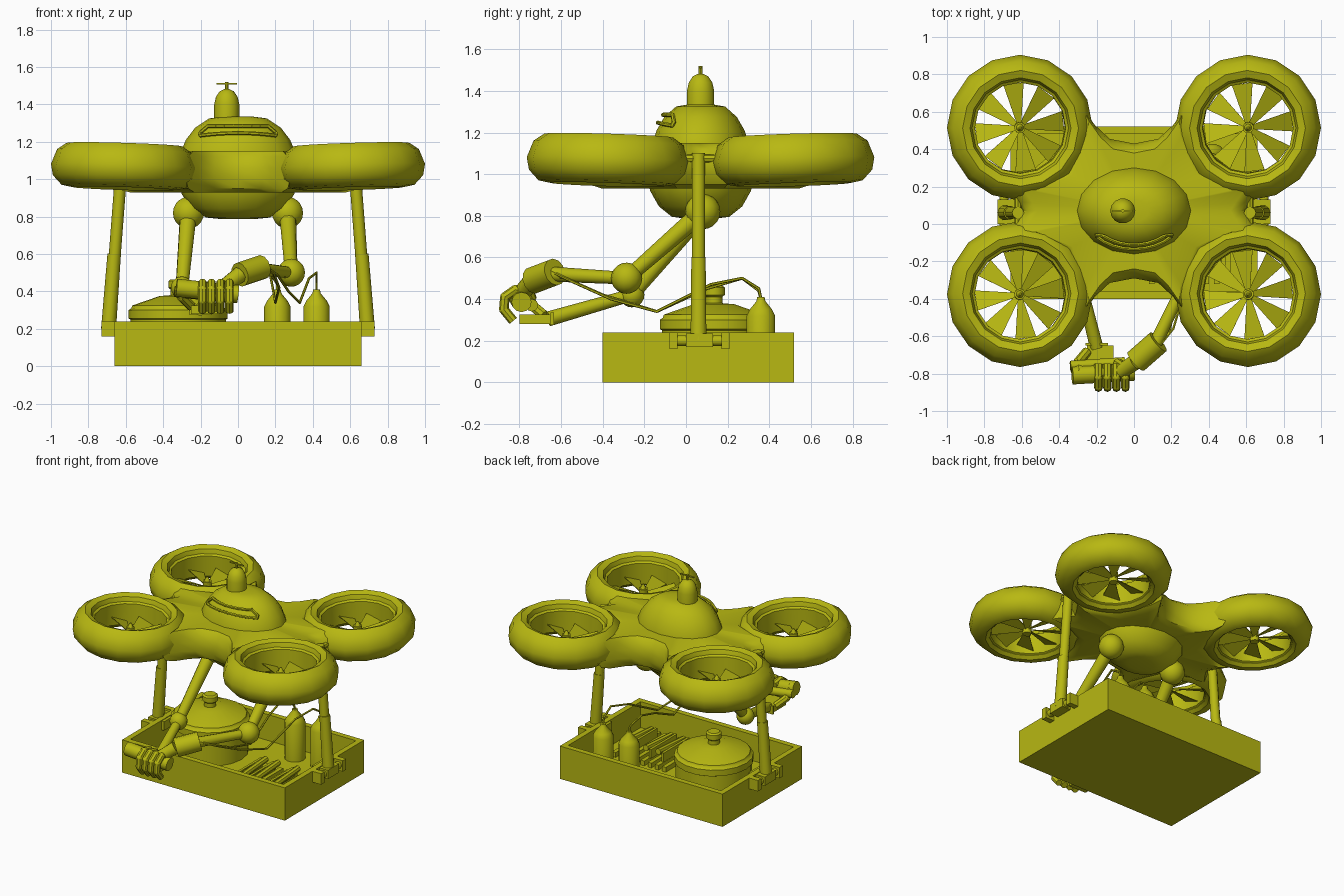
import bpy, bmesh, math
from mathutils import Vector, Matrix

if "Cube" in bpy.data.objects:
    bpy.data.objects.remove(bpy.data.objects["Cube"])

mat = bpy.data.materials.new("olive_yellow")
mat.diffuse_color = (0.48, 0.48, 0.006, 1)
mat.use_nodes = True
mat.node_tree.nodes["Principled BSDF"].inputs["Base Color"].default_value = mat.diffuse_color
CY = 0.07  # middle of the flying body in y


def finish(name, bm, m=None):
    bmesh.ops.recalc_face_normals(bm, faces=bm.faces)
    if m:
        bm.transform(m)
    me = bpy.data.meshes.new(name)
    bm.to_mesh(me)
    bm.free()
    me.materials.append(mat)
    o = bpy.data.objects.new(name, me)
    bpy.context.collection.objects.link(o)
    return o


def loft(bm, loops, closed=False, caps=True):
    rows = [[bm.verts.new(p) for p in l] for l in loops]
    n = len(rows[0])
    pairs = list(zip(rows, rows[1:])) + ([(rows[-1], rows[0])] if closed else [])
    for a, b in pairs:
        for i in range(n):
            bm.faces.new((a[i], a[(i + 1) % n], b[(i + 1) % n], b[i]))
    if caps and not closed:
        for row in (rows[0], rows[-1]):
            c = bm.verts.new(sum((v.co for v in row), Vector()) / n)
            for i in range(n):
                bm.faces.new((row[i], row[(i + 1) % n], c))


def lathe(name, prof, n=16, loc=(0, 0, 0), sx=1, sy=1, closed=False, m=None):
    bm = bmesh.new()
    loft(bm, [[(r * sx * math.cos(2 * math.pi * i / n), r * sy * math.sin(2 * math.pi * i / n), z)
               for i in range(n)] for r, z in prof], closed)
    return finish(name, bm, m or Matrix.Translation(loc))


def rod(bm, a, b, r1, r2=None, n=10):
    a, b = Vector(a), Vector(b)
    d = b - a
    m = Matrix.Translation((a + b) / 2) @ d.to_track_quat('Z', 'Y').to_matrix().to_4x4()
    bmesh.ops.create_cone(bm, cap_ends=True, segments=n, radius1=r1,
                          radius2=r1 if r2 is None else r2, depth=d.length, matrix=m)


def ball(bm, c, r, s=1):
    bmesh.ops.create_uvsphere(bm, u_segments=14, v_segments=10, radius=r, matrix=Matrix.Translation(c))


def box(bm, lo, hi):
    lo, hi = Vector(lo), Vector(hi)
    bmesh.ops.create_cube(bm, size=1, matrix=Matrix.Translation((lo + hi) / 2) @ Matrix.Diagonal((hi - lo).to_4d()))


def pipe(bm, pts, r, n=8):
    for a, b in zip(pts, pts[1:]):
        rod(bm, a, b, r, n=n)
    for p in pts[1:-1]:
        bmesh.ops.create_uvsphere(bm, u_segments=n, v_segments=6, radius=r, matrix=Matrix.Translation(p))


# star shaped centre body between the four ducts
quad = [(0, .36), (.13, .385), (.21, .46), (.28, .56), (.29, .45), (.384, .224),
        (.61, .13), (.69, .135), (.63, .05), (.60, 0)]
half = quad + [(x, -y) for x, y in quad[-2::-1]]
outline = half + [(-x, y) for x, y in half[-2:0:-1]]
bm = bmesh.new()
loft(bm, [[(x * s, y * s + CY, z) for x, y in outline] for s, z in
          [(.84, .93), (.95, .95), (1, 1.0), (1, 1.06), (.95, 1.12), (.86, 1.15)]])
finish("centre_body", bm)

# four tilted ducts, each with a liner and an eight-bladed fan
duct = [(.252, -.10), (.252, .05), (.27, .10), (.31, .115), (.36, .08),
        (.39, 0), (.378, -.06), (.33, -.11), (.275, -.12)]
for sx, side in ((-1, "left"), (1, "right")):
    for sy, end in ((-1, "front"), (1, "back")):
        axis = Vector((sx, sy, 0)).normalized().cross(Vector((0, 0, 1)))
        m = Matrix.Translation((sx * .61, CY + sy * .445, 1.07)) @ Matrix.Rotation(math.radians(2.5), 4, axis)
        tag = f"{end}_{side}"
        lathe("duct_" + tag, duct, 16, closed=True, m=m)
        lathe("duct_liner_" + tag, [(.243, -.09), (.243, .06), (.258, .07), (.258, -.10)], 16, closed=True, m=m)
        bm = bmesh.new()
        rod(bm, (0, 0, -.08), (0, 0, 0), .03)
        rod(bm, (0, 0, 0), (0, 0, .03), .02, .006)
        for k in range(8):
            r = Matrix.Rotation(math.radians(45 * k + 8), 4, 'Z')
            v = [bm.verts.new(r @ Vector(p)) for p in
                 ((.02, -.012, -.05), (.235, -.055, -.065), (.235, .055, -.025), (.02, .012, -.035))]
            low = [bm.verts.new(q.co - Vector((0, 0, .006))) for q in v]
            bm.faces.new(v)
            bm.faces.new(low[::-1])
            for i in range(4):
                j = (i + 1) % 4
                bm.faces.new((v[i], low[i], low[j], v[j]))
        finish("fan_" + tag, bm, m)

# head dome, belly and top beacon
lathe("head_dome", [(1, 1.12), (.98, 1.15), (.9, 1.21), (.74, 1.275), (.5, 1.325), (.25, 1.335)],
      16, (0, CY, 0), .31, .235)
lathe("belly", [(1, .96), (.97, .92), (.8, .845), (.55, .795), (.3, .787)], 16, (0, CY, 0), .31, .25)
lathe("beacon", [(.067, 1.30), (.067, 1.40), (.058, 1.44), (.038, 1.47), (.012, 1.482)], 14, (-.06, CY, 0))
bm = bmesh.new()
rod(bm, (-.06, CY, 1.47), (-.06, CY, 1.52), .009, n=8)
box(bm, (-.115, CY - .005, 1.507), (-.005, CY + .005, 1.515))
finish("beacon_mast", bm)

# visor rim wrapped around the front of the dome
def on_dome(deg, s, z):
    a = math.radians(deg)
    return (.31 * s * math.cos(a), CY + .235 * s * math.sin(a), z)

low = [on_dome(d, .87, 1.235 + .012 * math.cos(math.radians((d + 90) * 2))) for d in range(-138, -41, 12)]
high = [on_dome(d, .77, 1.285) for d in range(-48, -133, -12)]
rim = [on_dome(-140, .85, 1.25)] + low + [on_dome(-40, .85, 1.25)] + high
bm = bmesh.new()
pipe(bm, rim + rim[:1], .010, 6)
finish("visor_rim", bm)

# open tray
bm = bmesh.new()
box(bm, (-.66, -.40, 0), (.66, .52, .05))
for s in (-1, 1):
    box(bm, (min(s * .66, s * .62), -.40, .05), (max(s * .66, s * .62), .52, .24))
box(bm, (-.62, -.40, .05), (.62, -.36, .24))
box(bm, (-.62, .48, .05), (.62, .52, .24))
finish("tray", bm)

# side legs and their clamps on the tray
for s, side in ((-1, "left"), (1, "right")):
    bm = bmesh.new()
    rod(bm, (s * .62, CY - .01, 1.10), (s * .66, CY - .01, .58), .032, n=10)
    rod(bm, (s * .662, CY - .01, .60), (s * .692, CY - .01, .20), .036, .04, n=10)
    rod(bm, (s * .62, -.01, 1.075), (s * .62, .14, 1.075), .02, n=8)
    finish("leg_" + side, bm)
    bm = bmesh.new()
    box(bm, (min(s * .60, s * .73), .0, .17), (max(s * .60, s * .73), .13, .235))
    rod(bm, (s * .695, -.08, .20), (s * .695, .21, .20), .026)
    for y in (-.08, .17):
        box(bm, (min(s * .64, s * .73), y, .16), (max(s * .64, s * .73), y + .04, .24))
    finish("leg_clamp_" + side, bm)

# lidded pot
lathe("pot", [(.255, .05), (.255, .25), (.265, .255), (.265, .30), (.25, .31), (.245, .325),
              (.10, .375), (.04, .38), (.04, .41), (.052, .42), (.052, .455), (.04, .465)], 18, (-.32, .135, 0))

# two bottles
for i, x in enumerate((.21, .42)):
    lathe(f"bottle_{i + 1}", [(.07, .05), (.07, .32), (.055, .35), (.022, .39), (.018, .41)], 14, (x, .36, 0))

# slatted rack with tools
bm = bmesh.new()
for i in range(8):
    box(bm, (.08 + i * .058, -.32, .05), (.11 + i * .058, .12, .085))
for x in (.14, .24, .40):
    box(bm, (x, -.24, .085), (x + .018, .06, .15))
    rod(bm, (x + .045, -.24, .13), (x + .045, .06, .15), .022, n=8)
finish("rack_and_tools", bm)

# hoses from the bottles to the cuff
for i, pts in enumerate((
        [(.42, .36, .40), (.42, .35, .45), (.42, .27, .50), (.38, .12, .47), (.33, -.14, .34), (.27, -.36, .40),
         (.21, -.56, .49), (.13, -.66, .54)],
        [(.21, .36, .40), (.21, .35, .44), (.17, .27, .50), (.18, .10, .45), (.20, -.14, .34), (.22, -.40, .42),
         (.19, -.58, .50), (.10, -.66, .52)])):
    bm = bmesh.new()
    pipe(bm, pts, .007, 6)
    finish(f"hose_{i + 1}", bm)

# arms
for name, sh, el, wr in (("left", (-.265, .08, .82), (-.30, -.26, .42), (-.20, -.66, .305)),
                         ("right", (.265, .08, .82), (.285, -.285, .50), (.11, -.65, .52))):
    bm = bmesh.new()
    ball(bm, sh, .085)
    ball(bm, el, .075 if name == "right" else .06)
    rod(bm, sh, el, .045, .034, 12)
    rod(bm, el, wr, .03, .036, 12)
    finish("arm_" + name, bm)

# right cuff and hand closing over the grip
bm = bmesh.new()
rod(bm, (.13, -.63, .53), (.01, -.735, .49), .066, n=12)
rod(bm, (.01, -.735, .49), (-.07, -.79, .43), .045, .04)
for k in range(4):
    x = -.19 + k * .048
    pipe(bm, [(x, -.75, .43), (x, -.82, .445), (x, -.87, .41), (x, -.875, .35), (x, -.83, .295)], .023)
pipe(bm, [(.0, -.75, .47), (-.06, -.76, .45), (-.09, -.74, .40)], .024)
finish("hand_right", bm)

# left hand, palm up with the held grip
bm = bmesh.new()
box(bm, (-.26, -.65, .275), (-.14, -.635, .335))
box(bm, (-.25, -.80, .28), (-.11, -.65, .325))
rod(bm, (-.33, -.81, .42), (.0, -.79, .385), .048, n=12)
rod(bm, (-.34, -.76, .40), (-.05, -.74, .37), .03)
pipe(bm, [(-.25, -.68, .32), (-.30, -.74, .37), (-.29, -.80, .44)], .026)
finish("hand_left", bm)

# smooth shading with sharp edges kept
for o in bpy.data.objects:
    o.select_set(True)
    bpy.context.view_layer.objects.active = o
bpy.ops.object.shade_smooth_by_angle(angle=math.radians(40))
